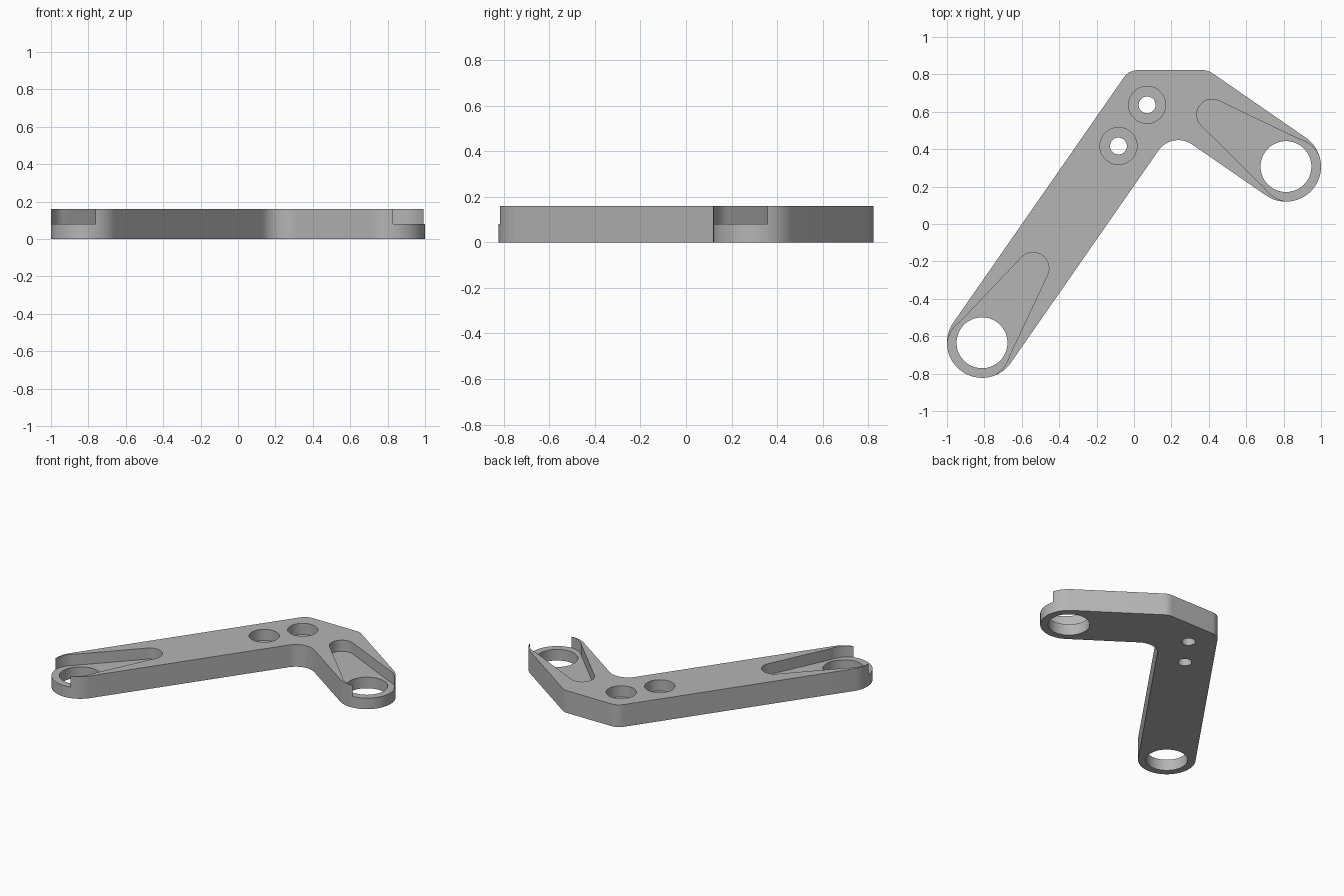
import bpy, bmesh, math
from mathutils import Vector
from mathutils.geometry import convex_hull_2d

if "Cube" in bpy.data.objects:
    bpy.data.objects.remove(bpy.data.objects["Cube"], do_unlink=True)

HEIGHT, FLOOR = 0.16, 0.08
END_R, BORE_R = 0.1875, 0.136

grey = bpy.data.materials.new("satin grey")
grey.use_nodes = True
grey.diffuse_color = (0.46, 0.46, 0.46, 1)
grey.node_tree.nodes["Principled BSDF"].inputs["Base Color"].default_value = grey.diffuse_color


def circle(c, r, n=72):
    return [Vector((c[0] + r * math.cos(2 * math.pi * i / n),
                    c[1] + r * math.sin(2 * math.pi * i / n))) for i in range(n)]


def hull(points):
    return [points[i] for i in convex_hull_2d(points)]


def fillet(prev, p, nxt, r, steps=20):
    """Replace corner p by an arc tangent to both of its edges."""
    a, b = (prev - p).normalized(), (nxt - p).normalized()
    half = a.angle(b) / 2
    centre = p + (a + b).normalized() * (r / math.sin(half))
    reach = r / math.tan(half)
    s, e = p + a * reach - centre, p + b * reach - centre
    start = math.atan2(s.y, s.x)
    turn = (math.atan2(e.y, e.x) - start + math.pi) % (2 * math.pi) - math.pi
    return [centre + Vector((math.cos(start + turn * i / steps),
                             math.sin(start + turn * i / steps))) * r
            for i in range(steps + 1)]


def prism(name, outline, z0, z1):
    """Extrude a closed outline between two heights."""
    bm = bmesh.new()
    face = bm.faces.new([bm.verts.new((p.x, p.y, z0)) for p in outline])
    top = bmesh.ops.extrude_face_region(bm, geom=[face])["geom"]
    bmesh.ops.translate(bm, vec=(0, 0, z1 - z0),
                        verts=[v for v in top if isinstance(v, bmesh.types.BMVert)])
    bmesh.ops.remove_doubles(bm, verts=bm.verts, dist=0.0002)
    bmesh.ops.recalc_face_normals(bm, faces=bm.faces)
    mesh = bpy.data.meshes.new(name)
    bm.to_mesh(mesh)
    bm.free()
    mesh.materials.append(grey)
    obj = bpy.data.objects.new(name, mesh)
    bpy.context.collection.objects.link(obj)
    return obj


# Two arm ends and the directions in which the arms point
long_end, short_end = Vector((-0.8125, -0.635)), Vector((0.8125, 0.307))
long_dir = Vector((-0.571, -0.821)).normalized()
short_dir = Vector((0.823, -0.568)).normalized()


def end_corners(c, d):
    side = Vector((-d.y, d.x)) * END_R
    return [c + d * END_R - side, c + d * END_R + side]


def along(p, d, y):
    return p + d * ((y - p.y) / d.y)


# Bent bracket outline: square corners, each rounded by its own radius
l1, l2 = end_corners(long_end, long_dir)
s1, s2 = end_corners(short_end, short_dir)
slope_l, slope_s = long_dir.y / long_dir.x, short_dir.y / short_dir.x
inner_x = (s1.y - l2.y + slope_l * l2.x - slope_s * s1.x) / (slope_l - slope_s)
inner = Vector((inner_x, l2.y + slope_l * (inner_x - l2.x)))
corners = [(l1, END_R), (l2, END_R), (inner, 0.13), (s1, END_R), (s2, END_R),
           (along(s2, short_dir, 0.8225), 0.09), (along(l1, long_dir, 0.8225), 0.09)]
outline = []
for i, (p, r) in enumerate(corners):
    outline += fillet(corners[i - 1][0], p, corners[(i + 1) % len(corners)][0], r)
bracket = prism("bracket", outline, 0, HEIGHT)

cutters = []
# Tapered pockets, open at the arm tips, with a through bore
for name, c, d, tip, tip_r in (("long", long_end, long_dir, (-0.54, -0.237), 0.085),
                               ("short", short_end, short_dir, (0.418, 0.585), 0.082)):
    taper = hull(circle(tip, tip_r) + circle(c, 0.162))
    cutters += [prism(name + "_pocket_cutter", taper, FLOOR, 0.3),
                prism(name + "_tip_cutter", circle(c + d * 0.03, 0.17), FLOOR, 0.3),
                prism(name + "_bore_cutter", circle(c, BORE_R), -0.1, 0.3)]

# Counterbored screw holes
for c in ((0.07, 0.637), (-0.083, 0.417)):
    cutters += [prism("counterbore_cutter", circle(c, 0.099), FLOOR, 0.3),
                prism("screw_hole_cutter", circle(c, 0.045), -0.1, 0.3)]

bpy.ops.object.select_all(action='DESELECT')
bracket.select_set(True)
bpy.context.view_layer.objects.active = bracket
for cutter in cutters:
    mod = bracket.modifiers.new(cutter.name, 'BOOLEAN')
    mod.operation, mod.solver, mod.object = 'DIFFERENCE', 'EXACT', cutter
    bpy.ops.object.modifier_apply(modifier=mod.name)
for cutter in cutters:
    bpy.data.objects.remove(cutter, do_unlink=True)

bpy.ops.object.shade_smooth_by_angle(angle=math.radians(30))
